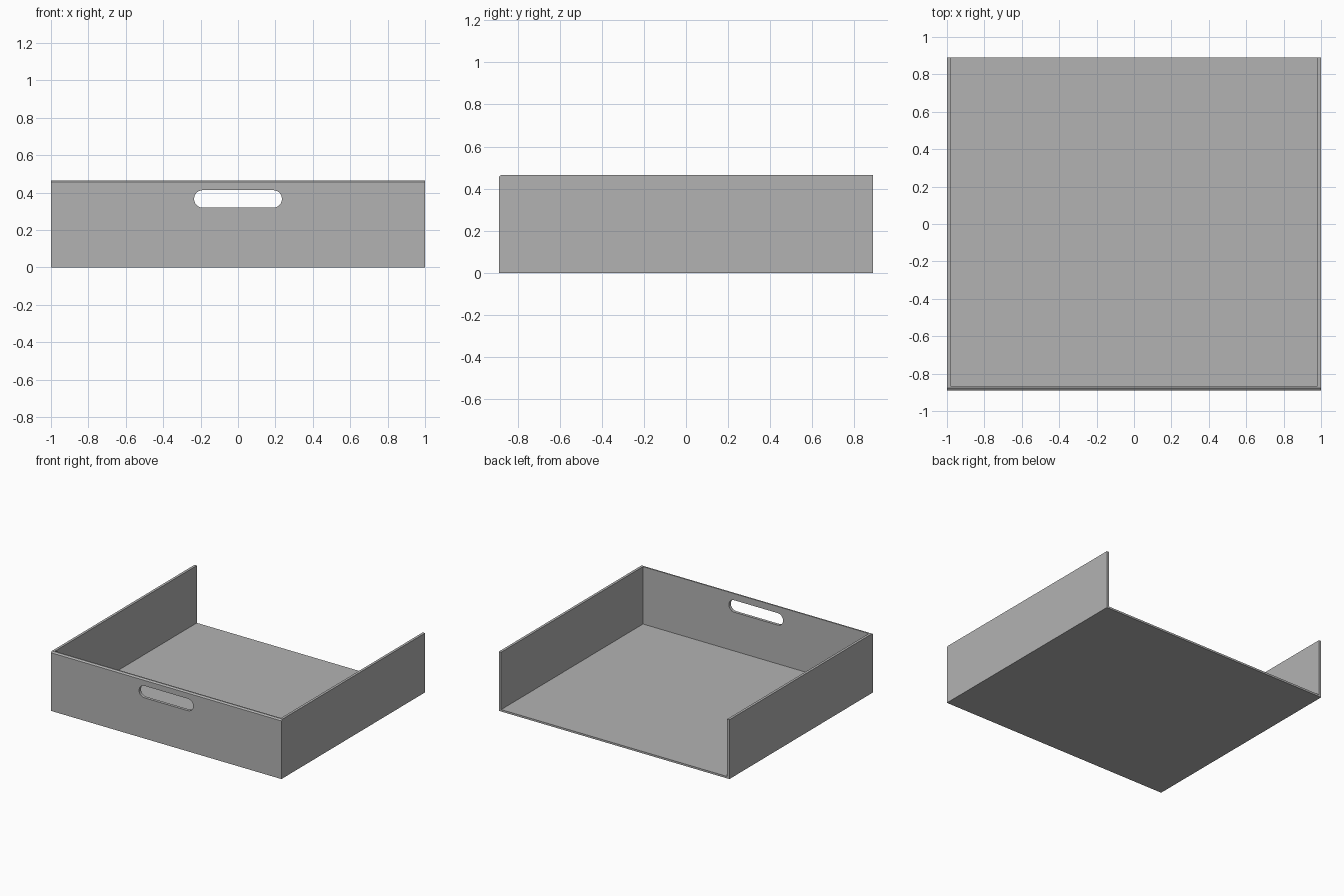
import bpy, bmesh, math

old = bpy.data.objects.get("Cube")
if old:
    bpy.data.objects.remove(old, do_unlink=True)

# Overall sizes
HALF_X, HALF_Y, HEIGHT = 1.0, 0.89, 0.465
WALL, FLOOR, FRONT = 0.02, 0.015, 0.023
SLOT_HALF, SLOT_Z, SLOT_R = 0.235, 0.366, 0.047

grey = bpy.data.materials.new("plain grey")
grey.use_nodes = True
colour = (0.45, 0.45, 0.45, 1)
grey.diffuse_color = colour
grey.node_tree.nodes["Principled BSDF"].inputs["Base Color"].default_value = colour


def prism(name, points, offset):
    """Close a flat outline and extrude it by the offset."""
    bm = bmesh.new()
    face = bm.faces.new([bm.verts.new(p) for p in points])
    result = bmesh.ops.extrude_face_region(bm, geom=[face])
    moved = [v for v in result["geom"] if isinstance(v, bmesh.types.BMVert)]
    bmesh.ops.translate(bm, verts=moved, vec=offset)
    bmesh.ops.recalc_face_normals(bm, faces=bm.faces)
    mesh = bpy.data.meshes.new(name)
    bm.to_mesh(mesh)
    bm.free()
    mesh.materials.append(grey)
    obj = bpy.data.objects.new(name, mesh)
    bpy.context.collection.objects.link(obj)
    return obj


def box(name, x0, x1, y0, y1, z0, z1):
    outline = [(x0, y0, z0), (x1, y0, z0), (x1, y1, z0), (x0, y1, z0)]
    return prism(name, outline, (0, 0, z1 - z0))


# Floor and the two side walls, open at the back
inner_front = -HALF_Y + FRONT
box("floor", -HALF_X, HALF_X, inner_front, HALF_Y, 0, FLOOR)
for name, x in (("right_wall", -HALF_X), ("left_wall", HALF_X - WALL)):
    box(name, x, x + WALL, inner_front, HALF_Y, FLOOR, HEIGHT)

# Front panel with a chamfered outer top edge
section = [(-HALF_Y, 0), (inner_front, 0), (inner_front, HEIGHT),
           (-HALF_Y + 0.012, HEIGHT), (-HALF_Y, HEIGHT - 0.009)]
front = prism("front_panel", [(-HALF_X, y, z) for y, z in section],
              (2 * HALF_X, 0, 0))

# Rounded hand slot cut through the front panel
outline = []
for side, start in ((1, -math.pi / 2), (-1, math.pi / 2)):
    for i in range(13):
        a = start + math.pi * i / 12
        outline.append((side * (SLOT_HALF - SLOT_R) + SLOT_R * math.cos(a),
                        -HALF_Y - 0.1, SLOT_Z + SLOT_R * math.sin(a)))
cutter = prism("slot_cutter", outline, (0, 0.3, 0))
cutter.hide_render = True
cut = front.modifiers.new("hand_slot", 'BOOLEAN')
cut.operation = 'DIFFERENCE'
cut.solver = 'EXACT'
cut.object = cutter
bpy.context.view_layer.objects.active = front
bpy.ops.object.modifier_apply(modifier=cut.name)
bpy.data.objects.remove(cutter, do_unlink=True)

# Smooth only the rounded ends of the slot
bpy.ops.object.select_all(action='DESELECT')
front.select_set(True)
bpy.ops.object.shade_smooth_by_angle(angle=math.radians(30))
